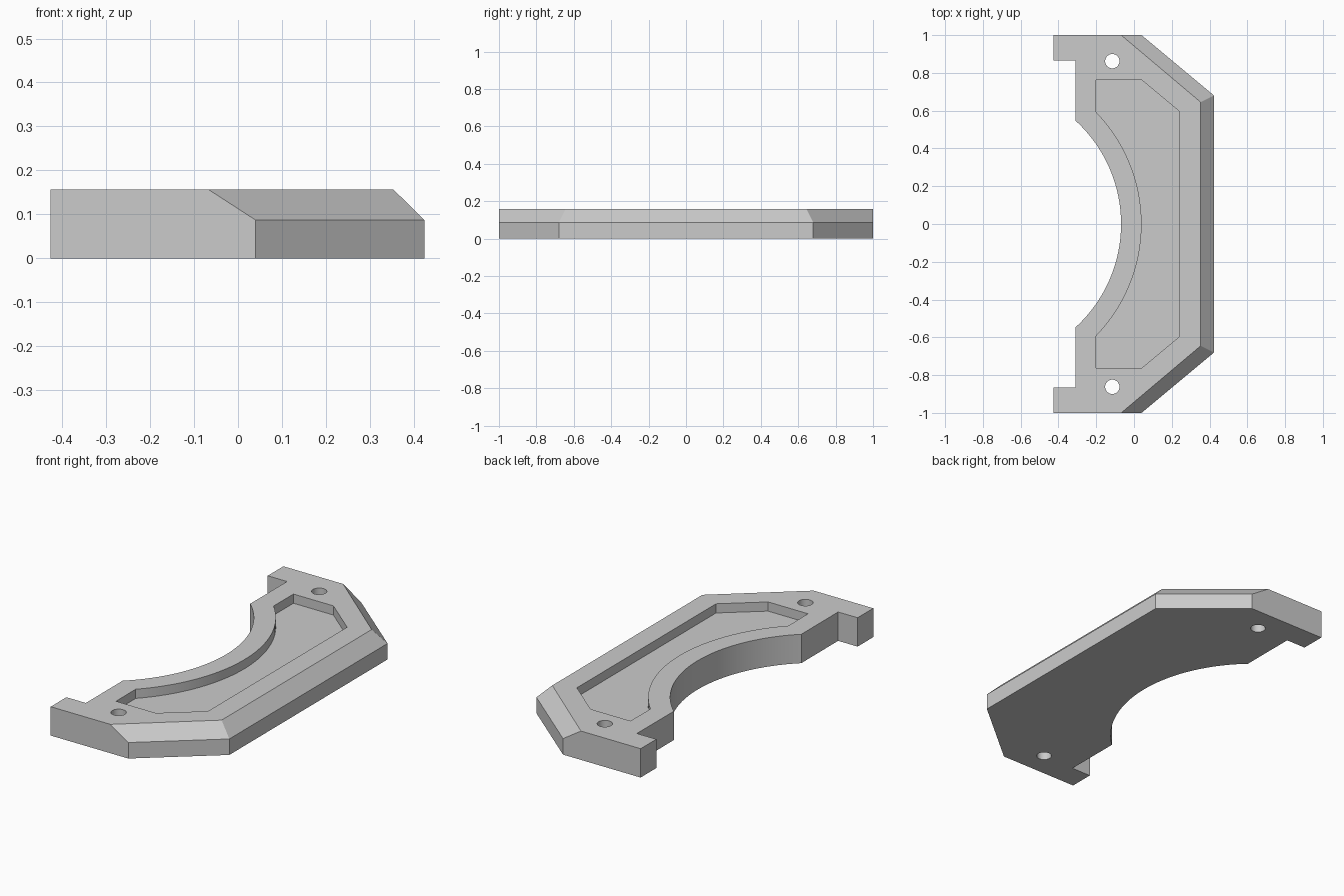
import bpy
import bmesh
from math import asin, cos, sin, radians

cube = bpy.data.objects.get("Cube")
if cube:
    bpy.data.objects.remove(cube, do_unlink=True)

HEIGHT, CHAMFER_Z, POCKET_Z = 0.157, 0.087, 0.107
ARC_X = -0.81  # shared centre of both arcs

grey = bpy.data.materials.new("plain grey")
grey.use_nodes = True
grey.diffuse_color = (0.6, 0.6, 0.6, 1)
grey.node_tree.nodes["Principled BSDF"].inputs["Base Color"].default_value = (0.6, 0.6, 0.6, 1)


def arc(radius, half_width, steps=40):
    """Points on an arc about (ARC_X, 0), from +half_width to -half_width in y."""
    a = asin(half_width / radius)
    angles = [a - 2 * a * i / steps for i in range(steps + 1)]
    return [(ARC_X + radius * cos(t), radius * sin(t)) for t in angles]


def symmetric(half, curve):
    """Close a half outline (listed on the +y side) with its mirror and an arc."""
    return [(x, -y) for x, y in reversed(half)] + half + curve[1:-1]


def loft(name, layers):
    """Solid through equal-length outlines, each given as (outline, z)."""
    bm = bmesh.new()
    rings = [[bm.verts.new((x, y, z)) for x, y in pts] for pts, z in layers]
    n = len(rings[0])
    for low, high in zip(rings, rings[1:]):
        for i in range(n):
            j = (i + 1) % n
            bm.faces.new((low[i], low[j], high[j], high[i]))
    bm.faces.new(rings[0][::-1])
    bm.faces.new(rings[-1])
    bmesh.ops.recalc_face_normals(bm, faces=bm.faces)
    mesh = bpy.data.meshes.new(name)
    bm.to_mesh(mesh)
    bm.free()
    mesh.materials.append(grey)
    obj = bpy.data.objects.new(name, mesh)
    bpy.context.collection.objects.link(obj)
    return obj


# Bracket body with bevelled outer edges and a curved inner cutout
inner = arc(0.7415, 0.548)
hook = [(-0.427, 1), (-0.427, 0.865), (-0.31, 0.865), inner[0]]
base = symmetric([(0.424, 0.68), (0.04, 1)] + hook, inner)
top = symmetric([(0.353, 0.645), (-0.068, 1)] + hook, inner)
body = loft("bracket_body", [(base, 0), (base, CHAMFER_Z), (top, HEIGHT)])

# Recessed pocket cutter
rim = arc(0.85, 0.593)
pocket = symmetric([(0.238, 0.598), (0.04, 0.763), (-0.2, 0.763), rim[0]], rim)
cutters = [loft("pocket_cutter", [(pocket, POCKET_Z), (pocket, HEIGHT + 0.1)])]

# Screw hole cutters
for side in (-1, 1):
    ring = [(-0.115 + 0.038 * cos(radians(a)), side * 0.862 + 0.038 * sin(radians(a)))
            for a in range(0, 360, 10)]
    cutters.append(loft("hole_cutter", [(ring, -0.1), (ring, HEIGHT + 0.1)]))

for cutter in cutters:
    cutter.hide_render = True
    mod = body.modifiers.new(cutter.name, "BOOLEAN")
    mod.operation = "DIFFERENCE"
    mod.solver = "EXACT"
    mod.object = cutter

# Apply the cuts and discard the cutters
bpy.context.view_layer.update()
depsgraph = bpy.context.evaluated_depsgraph_get()
cut_mesh = bpy.data.meshes.new_from_object(body.evaluated_get(depsgraph))
body.modifiers.clear()
body.data = cut_mesh
for cutter in cutters:
    bpy.data.objects.remove(cutter, do_unlink=True)

# Smooth the curved walls, keep other edges crisp
bpy.ops.object.select_all(action="DESELECT")
body.select_set(True)
bpy.context.view_layer.objects.active = body
bpy.ops.object.shade_smooth_by_angle(angle=radians(20))
